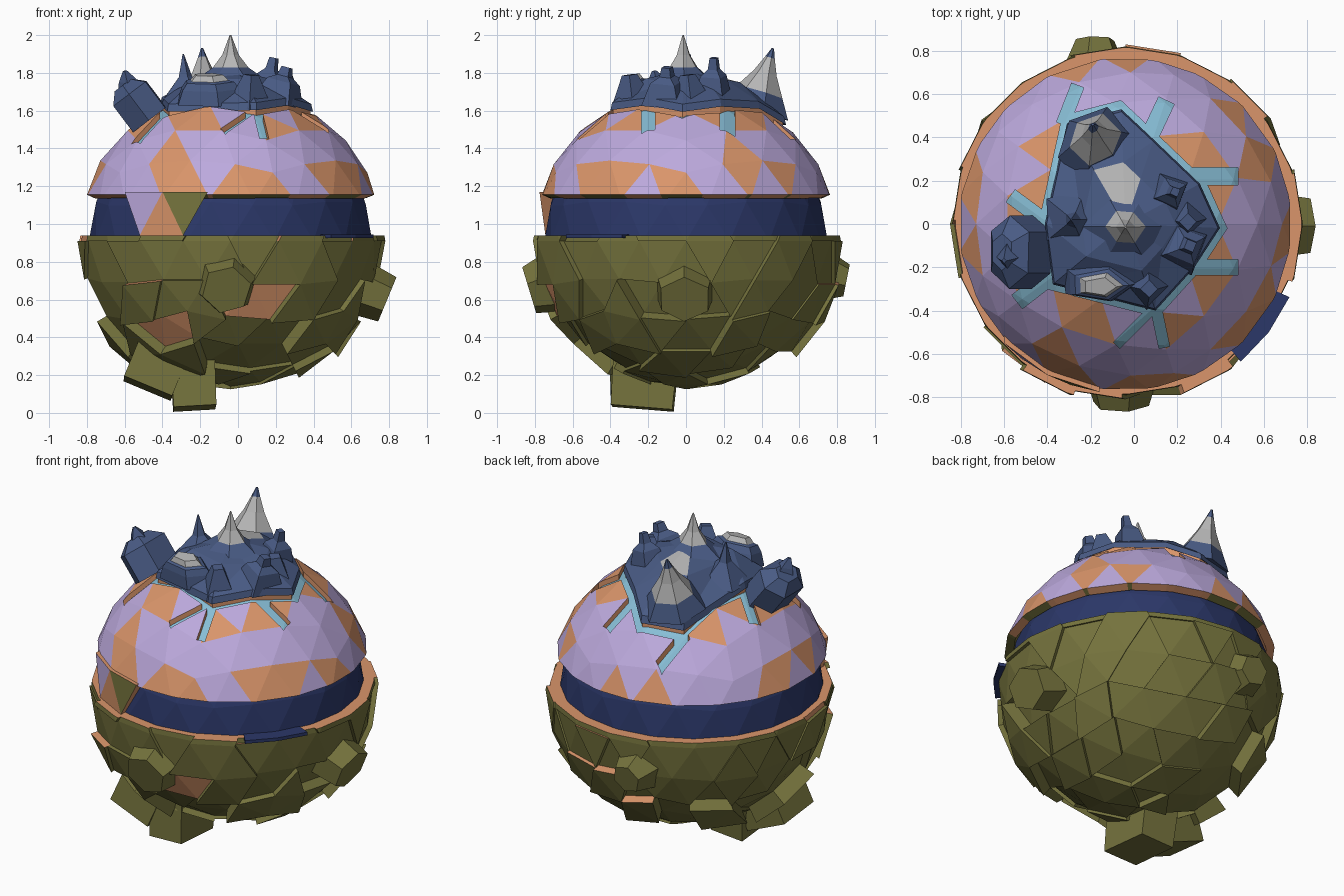
import bpy, bmesh, math, random
from mathutils import Vector

if "Cube" in bpy.data.objects:
    bpy.data.objects.remove(bpy.data.objects["Cube"])
random.seed(11)
C = Vector((-0.04, 0, 0.91))          # planet centre


def mat(name, hexa):
    m = bpy.data.materials.new(name)
    m.diffuse_color = [(int(hexa[i:i + 2], 16) / 255) ** 2.2 for i in (0, 2, 4)] + [1]
    m.use_nodes = True
    m.node_tree.nodes["Principled BSDF"].inputs["Base Color"].default_value = m.diffuse_color
    return m


MATS = [mat(n, h) for n, h in (("lilac", "BBA8DC"), ("copper", "D9946A"), ("olive", "74723F"),
        ("navy", "2F3A68"), ("slate", "4A5B83"), ("snow", "B4B4B4"), ("water", "86BCD4"))]
LILAC, COPPER, OLIVE, NAVY, SLATE, SNOW, WATER = range(7)


def finish(name, bm):
    bmesh.ops.recalc_face_normals(bm, faces=bm.faces)
    me = bpy.data.meshes.new(name)
    bm.to_mesh(me)
    bm.free()
    for m in MATS:
        me.materials.append(m)
    ob = bpy.data.objects.new(name, me)
    bpy.context.collection.objects.link(ob)
    return ob


def ball(r, lo=None, hi=None):
    """Faceted sphere about the origin, trimmed between two heights."""
    bm = bmesh.new()
    bmesh.ops.create_icosphere(bm, subdivisions=3, radius=r)
    for z, n in ((lo, -1), (hi, 1)):
        if z is not None:
            bmesh.ops.bisect_plane(bm, geom=bm.verts[:] + bm.edges[:] + bm.faces[:], dist=1e-5,
                                   plane_co=(0, 0, z - C.z), plane_no=(0, 0, n), clear_outer=True)
    return bm


def prism(name, bottom, top, m, mtop=None):
    """Closed solid between two matching loops of points."""
    bm = bmesh.new()
    a, b = [[bm.verts.new(p) for p in loop] for loop in (bottom, top)]
    n = len(a)
    bm.faces.new(a[::-1]).material_index = m
    bm.faces.new(b).material_index = m if mtop is None else mtop
    for i in range(n):
        bm.faces.new((a[i], a[(i + 1) % n], b[(i + 1) % n], b[i])).material_index = m
    return finish(name, bm)


def loft(name, base, tip, rings, n=5, stretch=1.0, rot=0.0, jit=0.12):
    """Rock or peak: polygon rings (t, radius, material) along an axis."""
    base, tip = Vector(base), Vector(tip)
    axis = tip - base
    side = Vector((0, 1, 0)) if abs(axis.normalized().y) < 0.8 else Vector((1, 0, 0))
    u = side.cross(axis).normalized()
    v = axis.cross(u).normalized()
    bm, prev = bmesh.new(), None
    wob = [random.uniform(1 - jit, 1 + jit) for _ in range(n)]
    for t, r, m in rings:
        ring = []
        for i in range(n):
            a = rot + math.tau * i / n
            ring.append(bm.verts.new(base + axis * t + (u * math.cos(a) + v * math.sin(a) * stretch) * r * wob[i]))
        if prev:
            for i in range(n):
                bm.faces.new((prev[i], prev[(i + 1) % n], ring[(i + 1) % n], ring[i])).material_index = m
        else:
            bm.faces.new(ring[::-1]).material_index = m
        prev = ring
    bm.faces.new(prev).material_index = rings[-1][2]
    return finish(name, bm)


# core band between the two halves, and water under the cap
for name, r, lo, hi, m in (("inner_band", .75, .88, 1.22, NAVY), ("water_surface", .782, 1.25, None, WATER)):
    bm = ball(r, lo, hi)
    for f in bm.faces:
        f.material_index = m
    finish(name, bm).location = C

# upper dome shell
bm = ball(0.81, 1.155)
for f in bm.faces:
    c = f.calc_center_median()
    p = 0.1
    if c.z < 0.36:
        p = 0.8 if c.x - c.y > 0.1 else 0.25
    elif c.z > 0.6:
        p = 0.45
    f.material_index = COPPER if random.random() < p else LILAC
dome = finish("upper_dome", bm)
dome.location = C
sol = dome.modifiers.new("shell", 'SOLIDIFY')
sol.thickness, sol.offset = 0.05, -1
sol.material_offset_rim = sol.material_offset = 1

# lake basin and river channels cut through the dome
lake = [(-.33, .5), (-.06, .57), (.1, .42), (.33, .2), (.43, -.02), (.3, -.22), (.11, -.43), (-.4, -.3), (-.44, 0)]
lake = lake[::-1]
cuts = [lake]
for a, b, w in (((-.33, .46), (-.26, .64), .06), ((.07, .4), (.15, .57), .08), ((.27, .22), (.48, .22), .08),
                ((.25, -.2), (.48, -.2), .07), ((.1, -.38), (.14, -.57), .05), ((.08, -.4), (-.08, -.56), .04),
                ((-.38, -.01), (-.57, .13), .07), ((-.36, -.22), (-.54, -.36), .08)):
    a, b = Vector(a), Vector(b)
    s = (b - a).orthogonal().normalized() * w / 2
    cuts.append([a - s, b - s, b + s, a + s])
cutters = []
for loop in cuts:
    k = prism("channel_cutter", [(x, y, 1.25) for x, y in loop], [(x, y, 2.1) for x, y in loop], COPPER)
    k.hide_render = True
    d = dome.modifiers.new("cut", 'BOOLEAN')
    d.object, d.operation, d.solver = k, 'DIFFERENCE', 'EXACT'
    cutters.append(k)
bpy.context.view_layer.objects.active = dome
dome.select_set(True)
for m in [m.name for m in dome.modifiers]:
    bpy.ops.object.modifier_apply(modifier=m)
for k in cutters:
    bpy.data.objects.remove(k)

# lower half: closed rock plates of uneven height
src = ball(1.0)
seeds = []
while len(seeds) < 74:
    s = Vector([random.gauss(0, 1) for _ in range(3)]).normalized()
    if s.z < 0.2 and all((s - q).length > 0.2 for q in seeds):
        seeds.append(s)
groups = [[] for _ in seeds]
for f in src.faces:
    c = f.calc_center_median()
    if min(v.co.z for v in f.verts) < 0.04:
        groups[min(range(len(seeds)), key=lambda i: (seeds[i] - c).length)].append(f)
plates = bmesh.new()
tmp = bpy.data.meshes.new("tmp")
for g, s in zip(groups, seeds):
    if not g:
        continue
    if s.z > -0.3:
        h = random.choice((0.79, 0.80, 0.81, 0.82, 0.83))
    elif s.z > -0.8:
        h = random.choice((0.75, 0.77, 0.79, 0.81, 0.83, 0.85))
    else:
        h = random.choice((0.75, 0.77, 0.785))
    skin = COPPER if 0.76 < h < 0.795 and s.x < 0.3 and random.random() < 0.2 else OLIVE
    ledge = COPPER if s.z > -0.5 and random.random() < 0.3 else OLIVE
    bm = bmesh.new()
    vs = {v for f in g for v in f.verts}
    out = {v: bm.verts.new(v.co * h) for v in vs}
    inn = {v: bm.verts.new(v.co * 0.7) for v in vs}
    for f in g:
        bm.faces.new([out[v] for v in f.verts]).material_index = skin
        bm.faces.new([inn[v] for v in reversed(f.verts)]).material_index = skin
        for l in f.loops:
            if sum(o in g for o in l.edge.link_faces) == 1:
                a, b = l.vert, l.link_loop_next.vert
                w = bm.faces.new((out[b], out[a], inn[a], inn[b]))
                w.normal_update()
                w.material_index = ledge if w.normal.z > 0.5 else OLIVE
    cut = bmesh.ops.bisect_plane(bm, geom=bm.verts[:] + bm.edges[:] + bm.faces[:], dist=1e-5,
                                 plane_co=(0, 0, 0.03), plane_no=(0, 0, 1), clear_outer=True)
    edges = [e for e in cut["geom_cut"] if isinstance(e, bmesh.types.BMEdge)]
    if edges:
        for f in bmesh.ops.edgenet_fill(bm, edges=edges)["faces"]:
            f.material_index = COPPER
    bm.to_mesh(tmp)
    bm.free()
    plates.from_mesh(tmp)
src.free()
finish("lower_rock_plates", plates).location = C

# large protruding rocks
q = math.pi / 4
for name, a, b, r0, r1, n, st, rot in (
        ("bottom_rock_left", (-.36, -.22, .42), (-.48, -.25, .13), .19, .19, 4, 1.1, q),
        ("bottom_rock_right", (-.25, -.2, .4), (-.23, -.23, .025), .17, .16, 4, 1.45, q),
        ("right_rock", (.5, -.01, .72), (.79, -.01, .60), .17, .13, 6, 1.1, 0),
        ("front_rock", (-.06, -.6, .72), (-.06, -.83, .65), .2, .13, 6, 1.0, q),
        ("back_rock", (-.18, .6, .75), (-.18, .85, .70), .2, .09, 6, 1.0, q)):
    loft(name, a, b, [(0, r0, OLIVE), (1, r1, OLIVE)], n=n, stretch=st, rot=rot, jit=0.04)


# tiles bridging the band at front left, and a navy ledge at front right
def rim(x, z, r):
    dx = x - C.x
    return Vector((x, -math.sqrt(max(r * r - dx * dx, 0)), z))


for tri, m in ((((-.6, 1.17), (-.52, .94), (-.4, 1.17)), LILAC), (((-.4, 1.17), (-.52, .94), (-.29, .94)), COPPER),
               (((-.4, 1.17), (-.29, .94), (-.16, 1.17)), OLIVE)):
    prism("bridge_tile", [rim(x, z, .70) for x, z in tri], [rim(x, z, .785) for x, z in tri], COPPER, m)
arc = [math.radians(a) for a in (-50, -37, -24)]
loop = [(r, a) for r, seq in ((.74, arc[::-1]), (.83, arc)) for a in seq]
pts = [[(C.x + r * math.cos(a), r * math.sin(a), z) for r, a in loop] for z in (.925, .945)]
prism("navy_ledge", pts[0], pts[1], NAVY)

# mountain plateau: rings shrinking towards the summit
bm, prev = bmesh.new(), None
outline = [Vector((x, y)) for x, y in lake]
mid = Vector((-.04, 0))
for k, dz, m in ((.9, -.10, COPPER), (.9, .0, COPPER), (.93, .0, SLATE), (.91, .035, SLATE), (.5, None, SLATE)):
    ring = []
    for p in outline:
        w = mid + (p - mid) * k
        surf = C.z + math.sqrt(.812 ** 2 - (w - mid).length_squared)
        z = 1.76 + random.uniform(-.02, .02) if dz is None else surf + dz
        ring.append(bm.verts.new((w.x, w.y, z)))
    n = len(ring)
    if prev:
        for i in range(n):
            a, b, c, d = prev[i], prev[(i + 1) % n], ring[(i + 1) % n], ring[i]
            for t in ((a, b, c), (a, c, d)):
                bm.faces.new(t).material_index = m
    prev = ring
top = bm.verts.new((-.04, 0, 1.82))
for i in range(n):
    f = bm.faces.new((prev[i], prev[(i + 1) % n], top))
    c = f.calc_center_median()
    f.material_index = SNOW if c.y > .09 and c.x < .03 else SLATE
finish("mountain_plateau", bm)

# peaks
S, W = SLATE, SNOW
loft("summit_peak", (-.04, -.01, 1.7), (-.04, -.015, 2.0),
     [(0, .25, S), (.43, .085, S), (.65, .04, W), (1, .004, W)], n=6)
loft("back_peak", (-.17, .36, 1.6), (-.19, .46, 1.93),
     [(0, .18, S), (.3, .12, S), (.6, .06, W), (.85, .025, W), (1, .006, S)], n=6, rot=.3)
loft("left_peak", (-.27, .02, 1.66), (-.29, .02, 1.90), [(0, .16, S), (.5, .04, S), (1, .004, S)])
for name, x, y, z, r in (("east_horn", .17, .15, 1.88, .12), ("southeast_horn", .24, -.1, 1.83, .14)):
    loft(name, (x - .03, y, 1.64), (x + .02, y, z), [(0, r, S), (.6, r * .65, S), (.75, r * .3, S), (1, r * .22, S)],
         n=4, rot=.4)
loft("front_crater", (-.16, -.26, 1.64), (-.16, -.29, 1.79),
     [(0, .2, S), (.5, .17, S), (.75, .14, S), (.8, .11, S), (1, .08, W)], n=5, stretch=.55)
for x, y in ((.06, -.28), (.24, .03)):
    loft("small_boulder", (x, y, 1.62), (x + .01, y - .02, 1.79), [(0, .12, S), (1, .04, S)], n=4)

# detached crag on the left
loft("left_crag", (-.47, -.13, 1.55), (-.61, -.13, 1.735),
     [(0, .12, S), (.75, .12, S), (1, .06, S)], n=6, stretch=1.5, rot=.5, jit=.08)
loft("left_crag_tip", (-.57, -.14, 1.68), (-.60, -.17, 1.81), [(0, .08, S), (.6, .05, S), (1, .012, S)], n=4)
